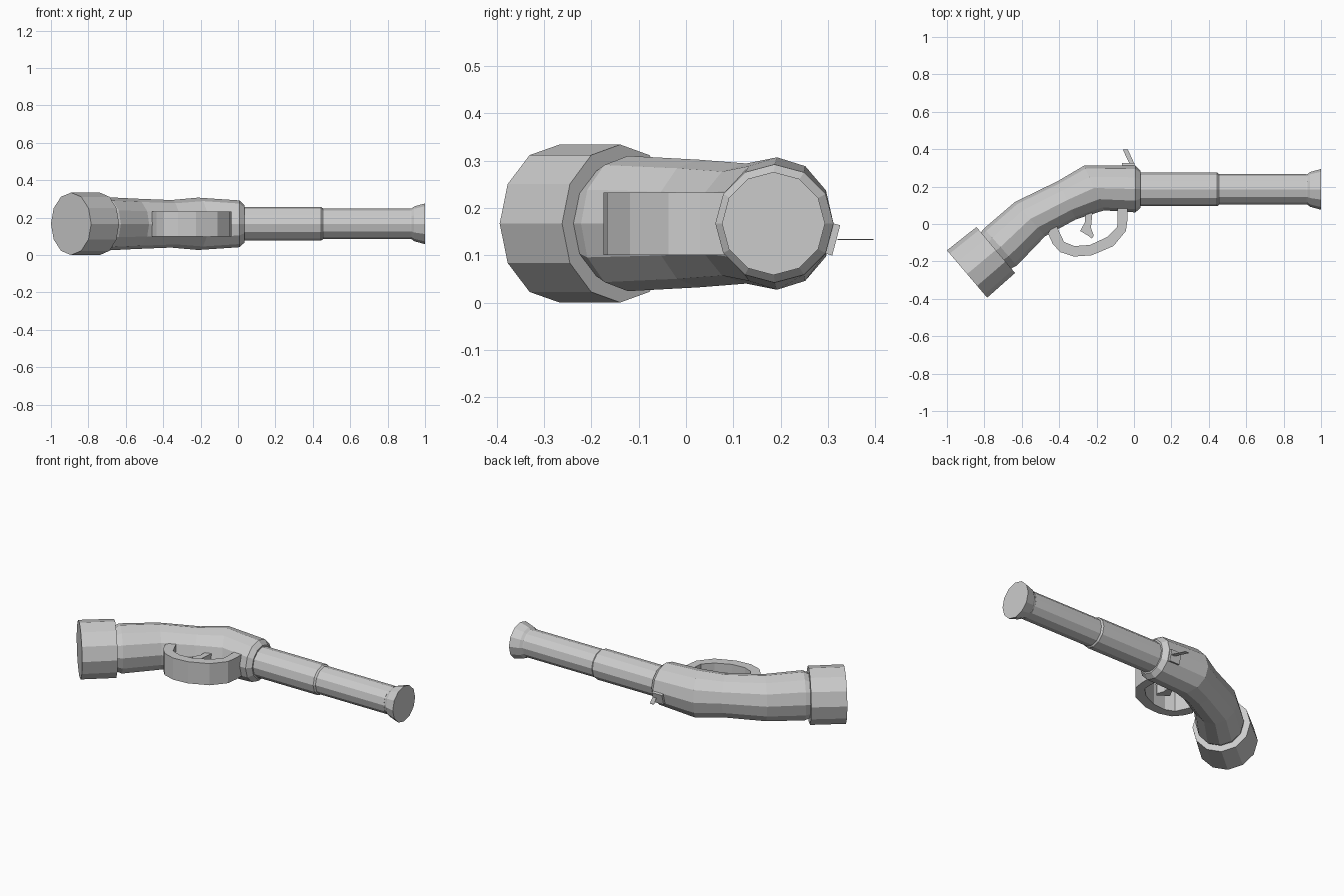
import bpy, bmesh
from math import cos, sin, pi
from mathutils import Vector, Matrix

if "Cube" in bpy.data.objects:
    bpy.data.objects.remove(bpy.data.objects["Cube"])

ZC = 0.167   # mid-plane height
YB = 0.185   # barrel axis


def finish(bm, name):
    bmesh.ops.recalc_face_normals(bm, faces=bm.faces)
    mesh = bpy.data.meshes.new(name)
    bm.to_mesh(mesh)
    bm.free()
    ob = bpy.data.objects.new(name, mesh)
    bpy.context.collection.objects.link(ob)
    return ob


def loft(name, sections, n=12):
    """Skin elliptical rings: (upper xy, lower xy, half depth in z)."""
    bm = bmesh.new()
    rings = []
    for a, b, h in sections:
        a, b = Vector((*a, ZC)), Vector((*b, ZC))
        c, u = (a + b) / 2, (a - b) / 2
        rings.append([bm.verts.new(c + u * cos(2 * pi * i / n) + Vector((0, 0, h * sin(2 * pi * i / n))))
                      for i in range(n)])
    for r, s in zip(rings, rings[1:]):
        for i in range(n):
            j = (i + 1) % n
            bm.faces.new((r[i], r[j], s[j], s[i]))
    bm.faces.new(rings[0])
    bm.faces.new(rings[-1])
    return finish(bm, name)


def turned(name, profile):
    """Round part on the barrel axis from (x, radius) pairs."""
    return loft(name, [((x, YB + r), (x, YB - r), r) for x, r in profile])


def plate(name, outline, z0, z1):
    """Extrude an xy outline between two heights."""
    bm = bmesh.new()
    f = bm.faces.new([bm.verts.new((x, y, z0)) for x, y in outline])
    if z1 > z0:
        ext = bmesh.ops.extrude_face_region(bm, geom=[f], use_keep_orig=True)
        bmesh.ops.translate(bm, vec=(0, 0, z1 - z0),
                            verts=[g for g in ext["geom"] if isinstance(g, bmesh.types.BMVert)])
    return finish(bm, name)


# stepped barrel with flared muzzle
turned("barrel", [(0.0, 0.09), (0.445, 0.09), (0.455, 0.082), (0.92, 0.082)])
turned("muzzle", [(0.915, 0.08), (0.928, 0.082), (0.942, 0.093), (1.0, 0.109)])

# curved stock, from neck inside the butt cap to the collar at the barrel
loft("stock", [
    ((-0.825, -0.053), (-0.66, -0.24), 0.125),
    ((-0.802, -0.024), (-0.626, -0.222), 0.143),
    ((-0.636, 0.118), (-0.475, -0.065), 0.135),
    ((-0.406, 0.230), (-0.31, 0.025), 0.127),
    ((-0.267, 0.312), (-0.16, 0.073), 0.140),
    ((0.008, 0.312), (0.008, 0.062), 0.125),
    ((0.035, 0.285), (0.035, 0.087), 0.1),
])

# heavy butt cap
loft("butt_cap", [((-1.0, -0.141), (-0.785, -0.394), 0.167),
                  ((-0.842, -0.016), (-0.636, -0.262), 0.167)])

# trigger guard strap: outer run, then inner run back
plate("trigger_guard", [
    (-0.46, -0.05), (-0.435, -0.105), (-0.395, -0.15), (-0.32, -0.174), (-0.225, -0.167),
    (-0.11, -0.118), (-0.043, -0.037), (-0.034, 0.03), (-0.034, 0.09),
    (-0.087, 0.09), (-0.087, 0.03), (-0.09, -0.016), (-0.144, -0.07),
    (-0.235, -0.112), (-0.318, -0.118), (-0.374, -0.096), (-0.406, -0.028), (-0.42, 0.01)],
    0.1, 0.233)

# trigger
plate("trigger", [(-0.26, 0.06), (-0.262, 0.01), (-0.288, -0.037), (-0.25, -0.06),
                  (-0.225, -0.077), (-0.215, -0.062), (-0.23, -0.02), (-0.222, 0.06)], 0.137, 0.197)

# hammer foot, tilted to follow the stock facet
bm = bmesh.new()
bmesh.ops.create_cube(bm, size=1, matrix=Matrix.Translation((-0.03, 0.308, 0.134))
                      @ Matrix.Rotation(-0.26, 4, 'X') @ Matrix.Diagonal((0.068, 0.02, 0.066, 1)))
finish(bm, "hammer_foot")

# thin hammer spur
plate("hammer_spur", [(-0.06, 0.397), (-0.032, 0.397), (0.003, 0.32), (-0.022, 0.32)], 0.132, 0.134)
